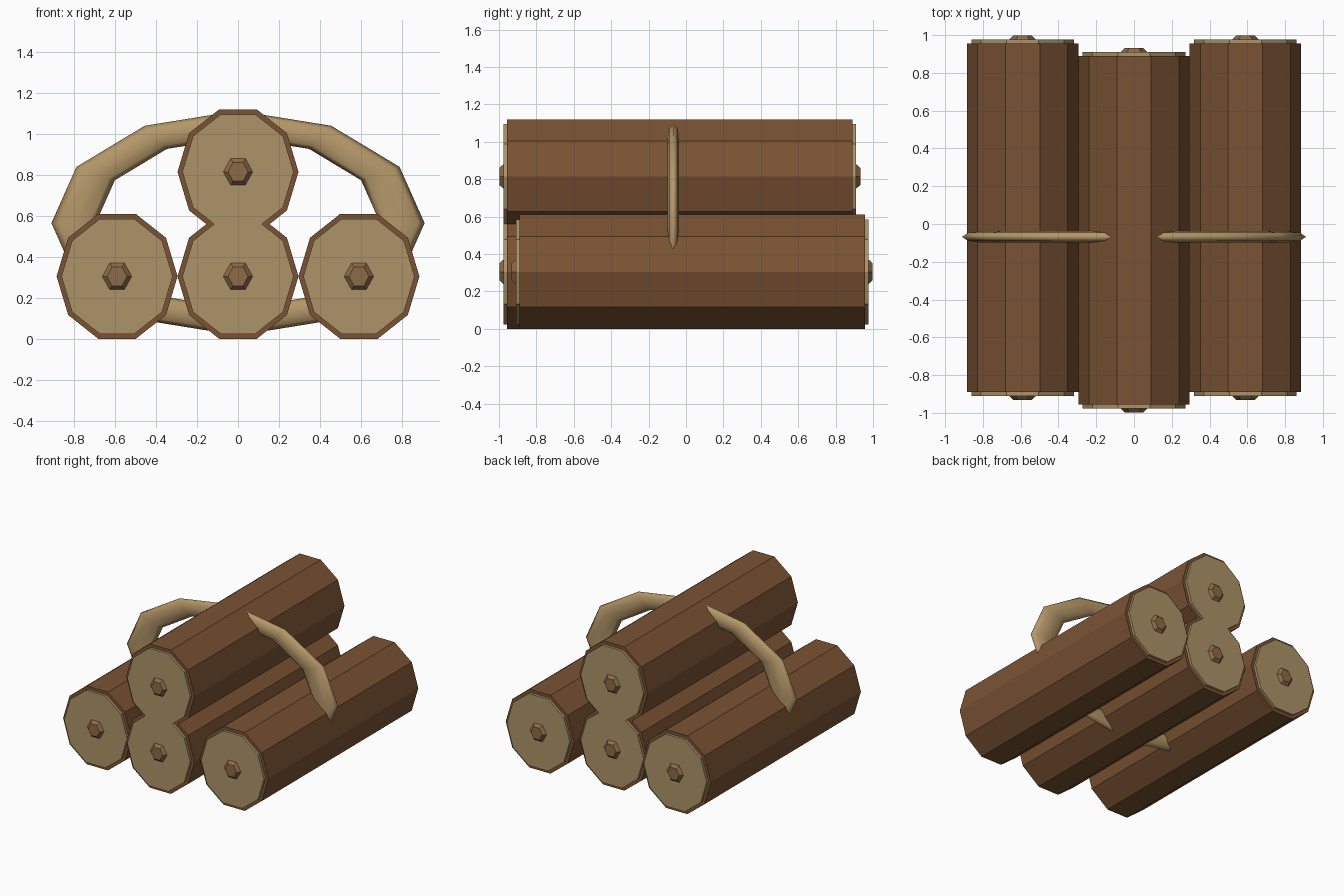
import bpy, bmesh, math

if "Cube" in bpy.data.objects:
    bpy.data.objects.remove(bpy.data.objects["Cube"])


def material(name, rgb):
    m = bpy.data.materials.new(name)
    m.diffuse_color = (*rgb, 1)
    m.use_nodes = True
    m.node_tree.nodes["Principled BSDF"].inputs["Base Color"].default_value = m.diffuse_color
    return m


BARK = material("bark brown", (0.195, 0.086, 0.034))
WOOD = material("cut wood tan", (0.42, 0.295, 0.14))
CORE = material("core brown", (0.27, 0.145, 0.065))
ROPE = material("rope tan", (0.46, 0.31, 0.14))


def add_object(name, bm, mat, smooth=False):
    bmesh.ops.recalc_face_normals(bm, faces=bm.faces)
    for f in bm.faces:
        f.smooth = smooth
    mesh = bpy.data.meshes.new(name)
    bm.to_mesh(mesh)
    bm.free()
    mesh.materials.append(mat)
    bpy.context.collection.objects.link(bpy.data.objects.new(name, mesh))


def prism(name, mat, sides, x, z, start, end):
    """Closed prism along y; start and end are (y, x radius, z radius)."""
    bm = bmesh.new()
    rings = []
    for y, rx, rz in (start, end):
        rings.append([bm.verts.new((x + rx * math.cos(a), y, z + rz * math.sin(a)))
                      for a in (math.tau * i / sides for i in range(sides))])
    for i in range(sides):
        j = (i + 1) % sides
        bm.faces.new((rings[0][i], rings[0][j], rings[1][j], rings[1][i]))
    for r in rings:
        bm.faces.new(r)
    add_object(name, bm, mat)


RX, RZ = 0.295, 0.3207


def log(name, x, z, y0, y1):
    prism(name, BARK, 10, x, z, (y0, RX, RZ), (y1, RX, RZ))
    # Cut face and raised core at each end
    for end, y, d in (("front", y0, -1), ("back", y1, 1)):
        prism(f"{name}_{end}_cut", WOOD, 10, x, z,
              (y - d * 0.01, RX * 0.92, RZ * 0.92), (y + d * 0.02, RX * 0.92, RZ * 0.92))
        prism(f"{name}_{end}_core", CORE, 6, x, z,
              (y + d * 0.015, 0.077, 0.08), (y + d * 0.042, 0.049, 0.053))


log("left_log", -0.59, 0.305, -0.89, 0.956)
log("right_log", 0.59, 0.305, -0.89, 0.956)
log("middle_log", 0, 0.305, -0.956, 0.89)
log("top_log", 0, 0.815, -0.956, 0.89)

# Rope: stretched ring tying the bundle
bm = bmesh.new()
MAJOR, MINOR = 12, 8
rings = []
for i in range(MAJOR):
    a = math.tau * i / MAJOR
    ring = []
    for j in range(MINOR):
        b = math.tau * j / MINOR
        r = 1 + 0.135 * math.cos(b)
        ring.append(bm.verts.new((0.802 * r * math.cos(a), -0.068 + 0.031 * math.sin(b),
                                  0.565 + 0.483 * r * math.sin(a))))
    rings.append(ring)
for i in range(MAJOR):
    p, q = rings[i], rings[(i + 1) % MAJOR]
    for j in range(MINOR):
        k = (j + 1) % MINOR
        bm.faces.new((p[j], p[k], q[k], q[j]))
add_object("rope", bm, ROPE, smooth=True)
